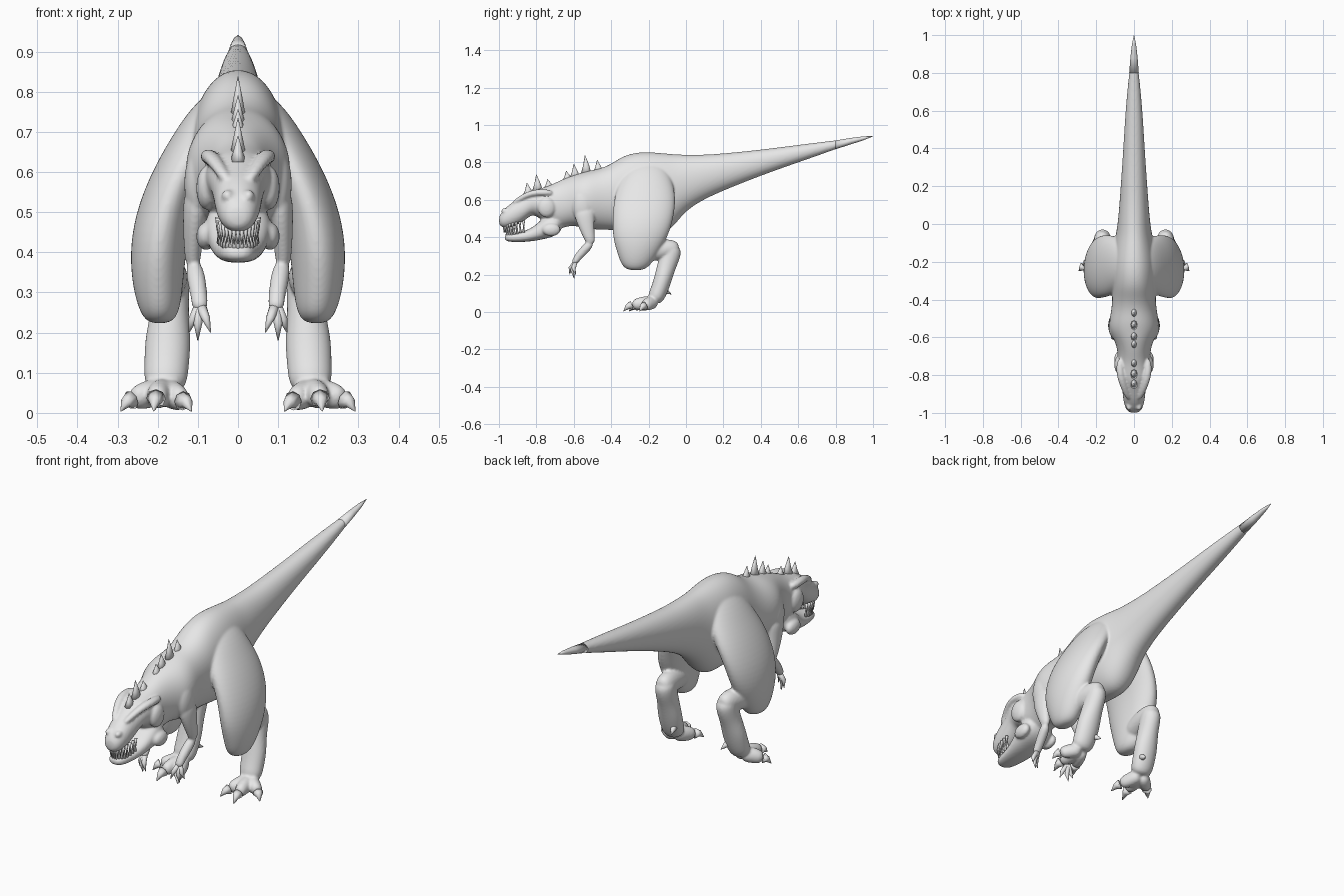
import bpy
import bmesh
import math
from mathutils import Matrix, Vector

cube = bpy.data.objects.get("Cube")
if cube:
    bpy.data.objects.remove(cube, do_unlink=True)

# One plain hide colour for the whole animal
hide = bpy.data.materials.new("grey_hide")
hide.use_nodes = True
hide.diffuse_color = (0.8, 0.8, 0.8, 1)
hide.node_tree.nodes["Principled BSDF"].inputs["Base Color"].default_value = hide.diffuse_color

X_AXIS, Y_AXIS, Z_AXIS = Vector((1, 0, 0)), Vector((0, 1, 0)), Vector((0, 0, 1))


def rounded(value, power):
    return math.copysign(abs(value) ** power, value)


def tube(bm, stations, axis=None, sides=24, power=1.0):
    """Loft rings through (x, y, z, half width, half depth) stations."""
    centres = [Vector(s[:3]) for s in stations]
    swell = 3 / (2 + math.cos(math.tau / sides))
    last = len(centres) - 1
    rings = []
    for i, station in enumerate(stations):
        along = axis or (centres[min(i + 1, last)] - centres[max(i - 1, 0)]).normalized()
        guide = X_AXIS if abs(along.x) < 0.95 else Y_AXIS
        side = (guide - along * guide.dot(along)).normalized()
        up = side.cross(along)
        ring = []
        for k in range(sides):
            angle = math.tau * k / sides
            across = side * station[3] * rounded(math.cos(angle), power)
            over = up * station[4] * rounded(math.sin(angle), power)
            ring.append(bm.verts.new(centres[i] + (across + over) * swell))
        rings.append(ring)
    for a, b in zip(rings, rings[1:]):
        for k in range(sides):
            n = (k + 1) % sides
            bm.faces.new((a[k], a[n], b[n], b[k]))
    bm.faces.new(rings[0])
    bm.faces.new(rings[-1])


def trunk(bm, rows, power=1.0):
    """Loft along y from (y, top, bottom, half width) rows."""
    stations = [(0, y, (t + b) / 2, w, (t - b) / 2) for y, t, b, w in rows]
    tube(bm, stations, Y_AXIS, power=power)


def spike(bm, base, tip, radius, depth=None, bend=(0, 0, 0)):
    base, tip = Vector(base), Vector(tip)
    depth = depth or radius
    middle = base.lerp(tip, 0.5) + Vector(bend)
    tube(bm, [(*base, radius, depth), (*middle, radius * 0.6, depth * 0.6),
              (*tip, radius * 0.04, depth * 0.04)], sides=8)


def ball(bm, centre, size):
    place = Matrix.Translation(centre) @ Matrix.Diagonal((*size, 1))
    bmesh.ops.create_uvsphere(bm, u_segments=16, v_segments=10, radius=1, matrix=place)


def flip(side, points):
    return [(side * p[0], *p[1:]) for p in points]


def finish(name, bm):
    bmesh.ops.recalc_face_normals(bm, faces=bm.faces[:])
    for face in bm.faces:
        face.smooth = True
    mesh = bpy.data.meshes.new(name)
    bm.to_mesh(mesh)
    bm.free()
    mesh.materials.append(hide)
    obj = bpy.data.objects.new(name, mesh)
    bpy.context.collection.objects.link(obj)
    return obj


body = bmesh.new()

# Skull, neck, torso and tail in one sweep
trunk(body, [
    (-1, .51, .47, .02), (-.985, .535, .45, .042), (-.94, .58, .45, .056),
    (-.89, .61, .47, .06), (-.85, .635, .5, .066), (-.82, .65, .525, .075),
    (-.78, .66, .5, .083), (-.73, .675, .46, .085), (-.68, .7, .44, .085),
    (-.62, .725, .465, .1), (-.57, .74, .455, .128), (-.52, .755, .445, .132),
    (-.46, .765, .44, .12), (-.4, .79, .44, .114), (-.34, .832, .435, .116),
    (-.27, .852, .425, .12), (-.2, .855, .42, .12), (-.12, .848, .415, .11),
    (-.06, .842, .465, .096), (0, .84, .545, .086), (.1, .84, .605, .077),
    (.2, .847, .65, .07), (.4, .867, .73, .056), (.6, .893, .8, .045),
    (.8, .918, .87, .026), (.88, .926, .9, .014)], power=0.95)

# Lower jaw
trunk(body, [
    (-.97, .41, .385, .02), (-.95, .42, .375, .042), (-.88, .425, .373, .054),
    (-.81, .455, .38, .068), (-.76, .51, .39, .08), (-.7, .53, .405, .084),
    (-.66, .51, .44, .06)], power=0.8)

thigh = [
    (.195, -.27, .222, .025, .035), (.195, -.268, .245, .048, .075),
    (.2, -.258, .31, .062, .107), (.2, -.245, .4, .07, .147),
    (.185, -.23, .5, .07, .163), (.145, -.22, .6, .07, .165),
    (.1, -.215, .68, .07, .148), (.06, -.21, .76, .058, .115),
    (.03, -.2, .81, .03, .06)]
shin = [(.19, -.26, .31, .045, .05), (.178, -.17, .33, .047, .054),
        (.168, -.085, .338, .046, .054), (.165, -.035, .335, .03, .036)]
lower_leg = [(.166, -.07, .36, .04, .04), (.166, -.078, .32, .046, .056),
             (.17, -.103, .25, .046, .05), (.175, -.122, .18, .058, .047),
             (.178, -.145, .11, .055, .046), (.183, -.175, .05, .052, .042)]
upper_arm = [(.1, -.545, .56, .035, .06), (.108, -.54, .49, .03, .05),
             (.113, -.52, .41, .022, .031), (.112, -.505, .36, .018, .024)]
forearm = [(.112, -.503, .375, .02, .022), (.103, -.545, .33, .024, .024),
           (.096, -.585, .285, .02, .02), (.094, -.602, .255, .021, .014)]
brow = [(.026, -.93, .575, .012, .012), (.048, -.88, .612, .016, .014),
        (.068, -.82, .638, .02, .017), (.077, -.76, .64, .02, .018),
        (.07, -.71, .635, .014, .014)]
# Toes as knuckle, toe end and claw tip
toes = [((.232, -.2, .045), (.266, -.224, .032), (.292, -.247, .004)),
        ((.197, -.235, .047), (.204, -.29, .036), (.21, -.335, .004)),
        ((.157, -.22, .042), (.137, -.265, .03), (.116, -.305, .004))]

for side in (-1, 1):
    tube(body, flip(side, thigh), Z_AXIS)
    for part in (shin, lower_leg, upper_arm, forearm, brow):
        tube(body, flip(side, part), sides=20)
    # Feet
    for knuckle, end, tip in toes:
        tube(body, flip(side, [(.182, -.165, .055, .035, .035), (*knuckle, .03, .036),
                               (*end, .025, .027)]), sides=16)
    # Cheek, jowl, nostril and shoulder swellings
    for centre, size in [((.078, -.745, .56), (.027, .05, .055)),
                         ((.08, -.72, .44), (.025, .05, .035)),
                         ((.026, -.965, .54), (.016, .024, .016)),
                         ((.1, -.55, .57), (.035, .06, .09))]:
        ball(body, (side * centre[0], *centre[1:]), size)

# Fuse the overlapping masses into one skin
skin = finish("body", body)
skin.modifiers.new("round_off", 'SUBSURF').levels = 2
skin.modifiers["round_off"].render_levels = 2
fuse = skin.modifiers.new("fuse", 'REMESH')
fuse.mode = 'VOXEL'
fuse.voxel_size = 0.006
fuse.use_smooth_shade = True
relax = skin.modifiers.new("relax", 'SMOOTH')
relax.factor = 0.5
relax.iterations = 5

# Tapered end of the tail
tip = bmesh.new()
tube(tip, [(0, .8, .894, .025, .023), (0, .88, .913, .019, .017),
           (0, .95, .929, .011, .01), (0, 1, .94, .001, .001)], Y_AXIS)
finish("tail_tip", tip)

# Claws and fingers
fingers = [((.1, -.608, .222), (.1, -.598, .18)),
           ((.08, -.618, .235), (.068, -.622, .2)),
           ((.113, -.6, .232), (.122, -.59, .2))]
for side, label in ((-1, "right"), (1, "left")):
    claws = bmesh.new()
    for knuckle, end, point in toes:
        spike(claws, *flip(side, [end, point]), .022, bend=(0, 0, .008))
    spike(claws, *flip(side, [(.15, -.125, .12), (.135, -.078, .095)]), .018)
    finish(label + "_foot_claws", claws)
    hand = bmesh.new()
    for knuckle, point in fingers:
        tube(hand, flip(side, [(.094, -.59, .27, .013, .011), (*knuckle, .01, .01),
                               (*point, .001, .001)]), sides=10)
    finish(label + "_fingers", hand)

# Row of spines along the head and back: y, base height, tip height
spines = bmesh.new()
for y, low, high in [(-.85, .625, .69), (-.8, .645, .735), (-.74, .66, .71), (-.64, .7, .755),
                     (-.6, .715, .79), (-.54, .735, .838), (-.475, .745, .812)]:
    spike(spines, (0, y + .006, low), (0, y, high), .018, .026, (0, .003, -.006))
finish("back_spines", spines)

# Teeth set around both jaws
for name, width, front, root, point in [("upper_teeth", .05, .105, .468, .418),
                                        ("lower_teeth", .046, .09, .405, .452)]:
    teeth = bmesh.new()
    for i in range(17):
        angle = math.pi * (i / 16 - 0.5)
        x, y = width * math.sin(angle), -.868 - front * math.cos(angle)
        rise = .02 * (1 - math.cos(angle))
        spike(teeth, (x, y, root + rise), (x, y, point + rise), .0065)
    finish(name, teeth)
